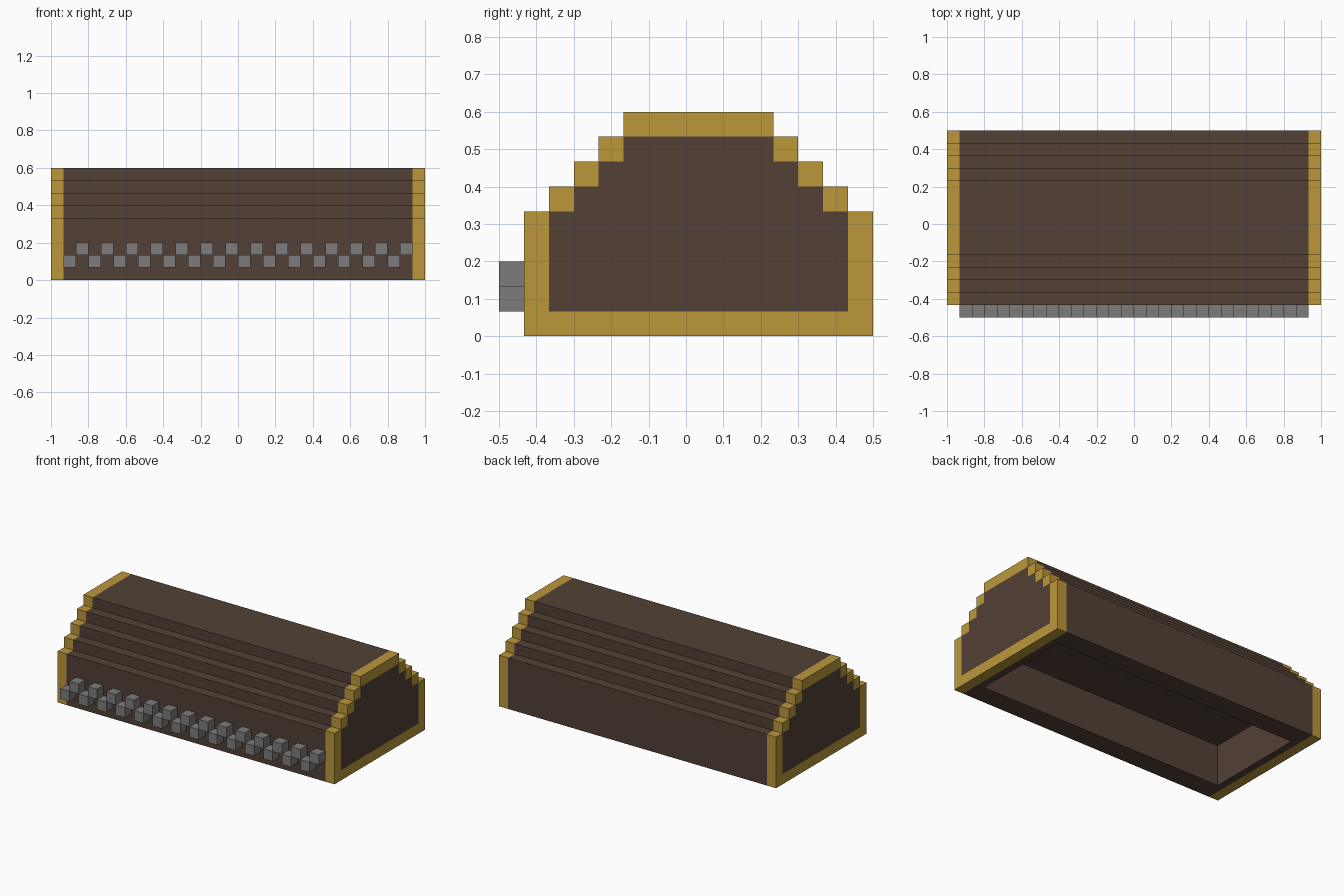
import bpy
import bmesh
from mathutils import Matrix, Vector

if "Cube" in bpy.data.objects:
    bpy.data.objects.remove(bpy.data.objects["Cube"], do_unlink=True)

U = 1 / 15          # block size: everything sits on this grid
YC = U / 2          # the body is set back to make room for the studs


def material(name, rgb):
    lin = [((c / 255 + 0.055) / 1.055) ** 2.4 for c in rgb] + [1]
    m = bpy.data.materials.new(name)
    m.use_nodes = True
    m.diffuse_color = lin
    bsdf = next(n for n in m.node_tree.nodes if n.type == 'BSDF_PRINCIPLED')
    bsdf.inputs["Base Color"].default_value = lin
    return m


BROWN = material("dark brown", (82, 65, 53))
GOLD = material("gold", (188, 151, 59))
GREY = material("grey", (124, 124, 124))


def finish(name, bm, mat):
    mesh = bpy.data.meshes.new(name)
    bm.to_mesh(mesh)
    bm.free()
    mesh.materials.append(mat)
    ob = bpy.data.objects.new(name, mesh)
    bpy.context.collection.objects.link(ob)
    return ob


def add_box(bm, x, y, z):
    """Box from (min, max) ranges given in blocks."""
    size = [b - a for a, b in (x, y, z)]
    mid = [(a + b) / 2 for a, b in (x, y, z)]
    bmesh.ops.create_cube(bm, size=1, matrix=Matrix.Translation(Vector(mid) * U)
                          @ Matrix.Diagonal((*[s * U for s in size], 1)))


def prism(half, bottom, x0, x1):
    """Stepped prism along x; half = (half width, top height) per step in blocks."""
    side, z = [], bottom
    for w, top in half:
        side += [(w, z), (w, top)]
        z = top
    outline = side + [(-w, z) for w, z in reversed(side)]
    bm = bmesh.new()
    face = bm.faces.new([bm.verts.new((x0 * U, w * U + YC, z * U)) for w, z in outline])
    out = bmesh.ops.extrude_face_region(bm, geom=[face], use_keep_orig=True)
    moved = [v for v in out["geom"] if isinstance(v, bmesh.types.BMVert)]
    bmesh.ops.translate(bm, verts=moved, vec=((x1 - x0) * U, 0, 0))
    bmesh.ops.recalc_face_normals(bm, faces=bm.faces)
    return bm


# Stepped body with a rectangular pocket in the underside
steps = [(7, 5), (6, 6), (5, 7), (4, 8), (3, 9)]
bm = prism(steps, 0, -14, 14)
bm.faces.ensure_lookup_table()
floor = min(bm.faces, key=lambda f: f.normal.z)
bmesh.ops.inset_individual(bm, faces=[floor], thickness=U)
for v in floor.verts:
    v.co.y = YC + (5 * U if v.co.y > YC else -5 * U)
bmesh.ops.inset_individual(bm, faces=[floor], thickness=0, depth=-4 * U)
finish("body", bm, BROWN)

# End panels and the gold frames around them
panel = [(6, 5), (5, 6), (4, 7), (3, 8)]
for side, x in (("left", (14, 15)), ("right", (-15, -14))):
    finish(side + "_end_panel", prism(panel, 1, *x), BROWN)
    bm = bmesh.new()
    c = 0.5
    add_box(bm, x, (c - 7, c + 7), (0, 1))              # sill
    add_box(bm, x, (c - 3, c + 3), (8, 9))              # top bar
    for s in (-1, 1):
        add_box(bm, x, sorted((c + 6 * s, c + 7 * s)), (1, 5))      # post
        for w, z in ((5, 5), (4, 6), (3, 7)):                       # steps
            add_box(bm, x, sorted((c + w * s, c + (w + 1) * s)), (z, z + 1))
    finish(side + "_end_frame", bm, GOLD)

# Two staggered rows of studs along the front
bm = bmesh.new()
for i in range(28):
    z = 1 + i % 2
    add_box(bm, (i - 14, i - 13), (-7.5, -6.5), (z, z + 1))
finish("front_studs", bm, GREY)
